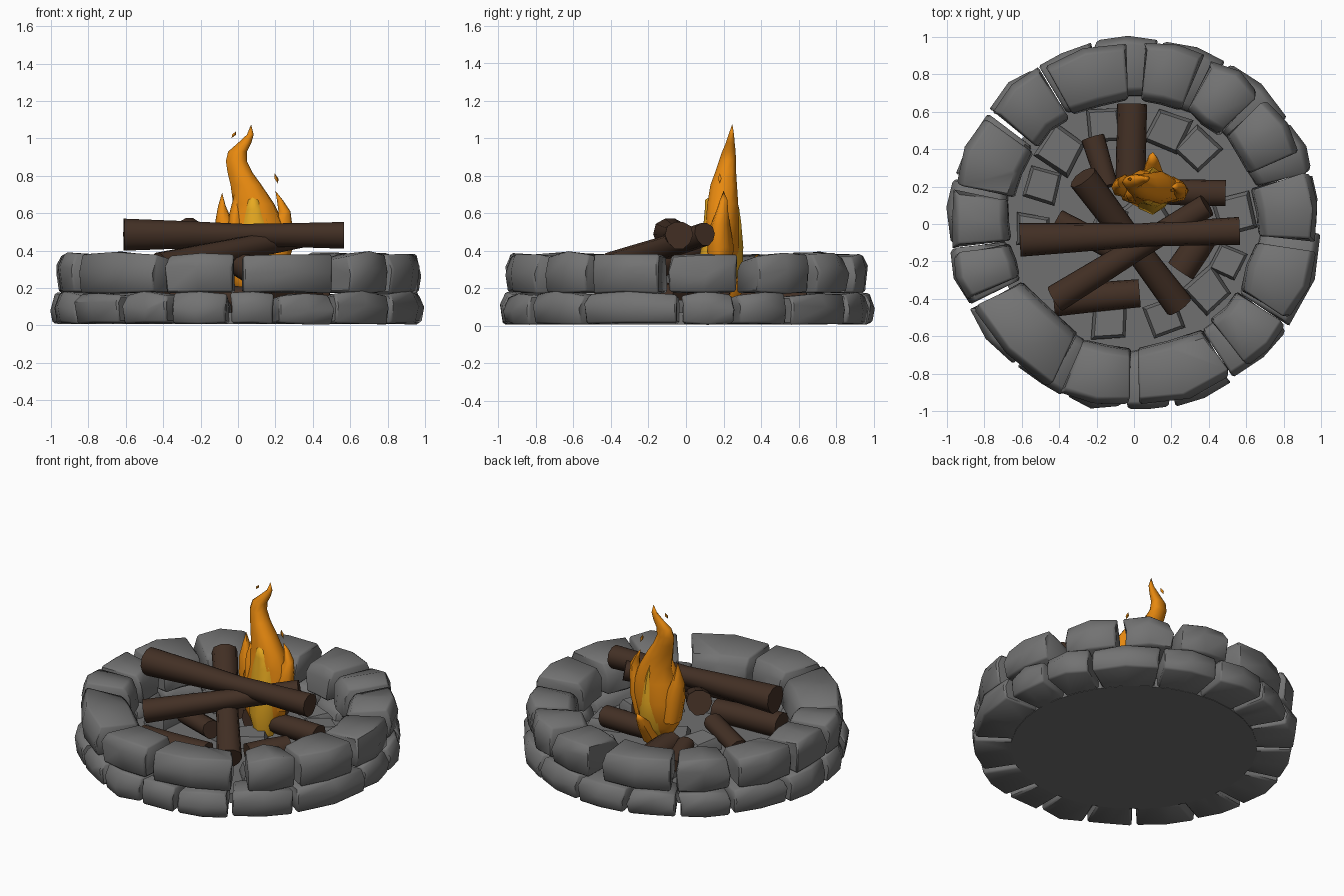
import bpy, bmesh, math, random
from mathutils import Vector

if "Cube" in bpy.data.objects:
    bpy.data.objects.remove(bpy.data.objects["Cube"])

random.seed(11)


def material(name, color):
    m = bpy.data.materials.new(name)
    m.diffuse_color = (*color, 1)
    m.use_nodes = True
    m.node_tree.nodes["Principled BSDF"].inputs["Base Color"].default_value = m.diffuse_color
    return m


STONE = material("stone grey", (0.17, 0.17, 0.17))
ASH = material("ash grey", (0.16, 0.16, 0.16))
WOOD = material("charred wood", (0.055, 0.029, 0.018))
ORANGE = material("flame orange", (0.80, 0.25, 0.005))
YELLOW = material("flame yellow", (0.80, 0.40, 0.015))


def finish(bm, name, mat, angle=35):
    bmesh.ops.recalc_face_normals(bm, faces=bm.faces[:])
    me = bpy.data.meshes.new(name)
    bm.to_mesh(me)
    bm.free()
    me.materials.append(mat)
    ob = bpy.data.objects.new(name, me)
    bpy.context.collection.objects.link(ob)
    bpy.ops.object.select_all(action='DESELECT')
    ob.select_set(True)
    bpy.context.view_layer.objects.active = ob
    bpy.ops.object.shade_smooth_by_angle(angle=math.radians(angle))
    return ob


def loft(bm, rings):
    """Skin a list of vertex loops and close both ends."""
    loops = [[bm.verts.new(p) for p in r] for r in rings]
    n = len(loops[0])
    for a, b in zip(loops, loops[1:]):
        for i in range(n):
            j = (i + 1) % n
            bm.faces.new((a[i], a[j], b[j], b[i]))
    bm.faces.new(loops[0][::-1])
    bm.faces.new(loops[-1])


def wall_stone(name, a0, a1, r0, r1, z0, z1, gap):
    """Chamfered wedge between two angles, swept in three columns."""
    jit = lambda s: random.uniform(-s, s)
    chord = math.cos(math.radians(a1 - a0) / 2)
    rings = []
    for k in range(3):
        a = math.radians(a0 + gap + (a1 - a0 - 2 * gap) * k / 2)
        mid = k == 1
        ro = r1 - (0.0 if mid else 0.012) + jit(0.014)
        ri = r0 * (chord if mid else 1) + jit(0.015)
        top = z1 - (0 if mid else 0.014)
        section = [(ri - 0.01, z0 + 0.005), (ro - 0.015, z0 + abs(jit(0.012))),
                   (ro, z0 + (z1 - z0) * (0.55 + jit(0.15))), (ro - 0.03, top + jit(0.01)),
                   (ri + 0.035, top - 0.02 + jit(0.02)), (ri, z0 + (z1 - z0) * 0.6)]
        tw = jit(0.02)
        rings.append([(r * math.cos(a + tw * (i % 3 - 1)), r * math.sin(a + tw * (i % 3 - 1)), z)
                      for i, (r, z) in enumerate(section)])
    bm = bmesh.new()
    loft(bm, rings)
    bmesh.ops.recalc_face_normals(bm, faces=bm.faces[:])
    edges = [e for e in bm.edges if e.calc_face_angle(0) > math.radians(45)]
    bmesh.ops.bevel(bm, geom=edges, offset=0.011, segments=1, affect='EDGES', clamp_overlap=True)
    finish(bm, name, STONE, 42)


# Upper course: start and end angle of each stone
upper = [(-6, 17), (23, 44), (46, 65), (67, 87), (92, 120), (121, 142), (144, 168),
         (169, 188), (189, 205), (207, 243), (246, 269), (271, 303), (308, 327), (328, 352)]
for i, (a, b) in enumerate(upper):
    wall_stone(f"upper_stone_{i + 1}", a, b, 0.675, 0.985, 0.17, 0.39, 0.7)

# Lower course: shared joint angles
joints = [-34, -2, 16, 34, 60, 82, 103, 122, 142, 165, 187, 207, 230, 248, 267, 282, 302, 326]
for i, (a, b) in enumerate(zip(joints, joints[1:])):
    wall_stone(f"lower_stone_{i + 1}", a, b, 0.69, 1.0, 0.005, 0.18, 0.9)

# Ash floor
bm = bmesh.new()
loft(bm, [[(0.755 * math.cos(i * math.tau / 32), 0.755 * math.sin(i * math.tau / 32), z)
           for i in range(32)] for z in (0.008, 0.07)])
finish(bm, "ash_floor", ASH)

# Loose rubble stones: x, y, size
rubble = [(-.16, .53, .10), (.18, .50, .11), (.34, .40, .11), (-.39, .40, .12),
          (-.49, .21, .10), (.54, .05, .11), (-.13, -.52, .11), (.16, -.50, .11),
          (.40, -.36, .11), (-.54, -.04, .10), (.06, .05, .12), (-.12, .02, .10), (.50, -.2, .09)]
for i, (x, y, s) in enumerate(rubble):
    rot = math.atan2(y, x) + random.uniform(-.25, .25)
    corners = [random.uniform(.9, 1.15) for _ in range(4)]
    rings = []
    for z, k in ((0.03, 1.0), (0.10, 1.0), (0.14, 0.82)):
        ring = []
        for j in range(4):
            a = rot + math.pi / 4 + j * math.pi / 2
            r = s * 1.2 * k * corners[j]
            ring.append((x + r * math.cos(a), y + r * math.sin(a), z + random.uniform(-.012, .012)))
        rings.append(ring)
    bm = bmesh.new()
    loft(bm, rings)
    finish(bm, f"rubble_stone_{i + 1}", STONE, 50)


# Logs: start, end, start radius, middle radius, end radius
def log(name, p, q, rp, rm, rq, sides=10):
    p, q = Vector(p), Vector(q)
    d = (q - p).normalized()
    u = d.cross(Vector((0, 0, 1))).normalized()
    v = u.cross(d)
    rings = []
    for t, r in ((0, rp), (.3, (rp + rm) / 2), (.55, rm), (.8, (rm + rq) / 2), (1, rq)):
        c = p.lerp(q, t)
        rings.append([c + (u * math.cos(a) + v * math.sin(a)) * r * (1 + .05 * math.sin(3 * a))
                      for a in (i * math.tau / sides for i in range(sides))])
    bm = bmesh.new()
    loft(bm, rings)
    finish(bm, name, WOOD, 50)


log("top_log", (-.61, -.085, .488), (.565, -.037, .484), .09, .062, .075)
log("crossing_log", (-.42, -.40, .32), (.39, .10, .49), .075, .063, .063)
log("leaning_log", (-.275, .25, .505), (.24, -.435, .19), .08, .068, .078)
log("back_log", (-.01, .64, .11), (-.02, .18, .14), .08, .08, .08)
log("back_left_log", (-.22, .46, .13), (-.14, .20, .17), .063, .058, .055)
log("left_log", (-.41, .02, .14), (-.10, -.14, .18), .06, .06, .06)
log("front_left_log", (-.43, -.41, .14), (.03, -.37, .14), .085, .078, .075)
log("right_log", (.25, -.25, .14), (.40, -.03, .16), .08, .078, .07)
log("back_right_log", (.49, .165, .18), (.15, .17, .18), .07, .07, .065)


# Flames: rows of z, centre x, centre y, radius x, radius y
def flame(name, rows, mat, sides=10, ripple=.08):
    rings = []
    for z, cx, cy, rx, ry in rows:
        ring = []
        for i in range(sides):
            a = i * math.tau / sides
            k = 1 + ripple * math.sin(3 * a + z * 6)
            ring.append((cx + rx * k * math.cos(a), cy + ry * k * math.sin(a), z))
        rings.append(ring)
    bm = bmesh.new()
    loft(bm, rings)
    bmesh.ops.remove_doubles(bm, verts=bm.verts[:], dist=1e-4)
    finish(bm, name, mat, 60)


flame("main_flame", [(.12, .08, .14, .04, .04), (.25, .08, .175, .14, .09), (.42, .09, .19, .175, .098),
                     (.55, .10, .19, .145, .092), (.65, .09, .193, .11, .083), (.75, .05, .20, .083, .07),
                     (.82, .015, .212, .066, .055), (.88, -.005, .222, .056, .045), (.93, .0, .23, .05, .036),
                     (.975, .036, .237, .036, .024), (1.02, .066, .242, .018, .015),
                     (1.075, .070, .247, 0, 0)], ORANGE)
flame("inner_flame", [(.10, .10, .14, .06, .06), (.25, .10, .175, .10, .125), (.42, .10, .186, .105, .112),
                      (.55, .095, .186, .085, .100), (.62, .088, .186, .06, .092), (.67, .08, .182, .035, .086),
                      (.72, .07, .18, 0, 0)], YELLOW, 8)
flame("left_tongue", [(.30, -.03, .20, .06, .06), (.45, -.05, .20, .07, .06), (.56, -.075, .20, .045, .045),
                      (.64, -.085, .21, .02, .025), (.71, -.085, .21, 0, 0)], ORANGE, 8)
flame("small_tongue", [(.45, 0, .16, .06, .05), (.60, -.015, .16, .03, .04), (.73, -.012, .18, 0, 0)], ORANGE, 6)
flame("right_tongue", [(.28, .18, .18, .07, .06), (.42, .21, .18, .08, .07), (.54, .235, .18, .055, .05),
                       (.61, .25, .19, .032, .032), (.67, .225, .20, .016, .02), (.72, .20, .20, 0, 0)], ORANGE, 8)
flame("back_tongue", [(.14, .09, .22, .06, .06), (.25, .10, .28, .05, .06), (.33, .10, .345, .028, .03),
                      (.385, .10, .385, 0, 0)], ORANGE, 8)

# Sparks: centre, half height and sideways lean
for name, x, y, z, h, lean in (("high_spark", -.022, .24, 1.02, .018, .012), ("low_spark", .205, .18, .785, .028, -.009)):
    flame(name, [(z - h, x - lean, y, 0, 0), (z, x, y, .012, .01), (z + h, x + lean, y, 0, 0)], ORANGE, 5)
